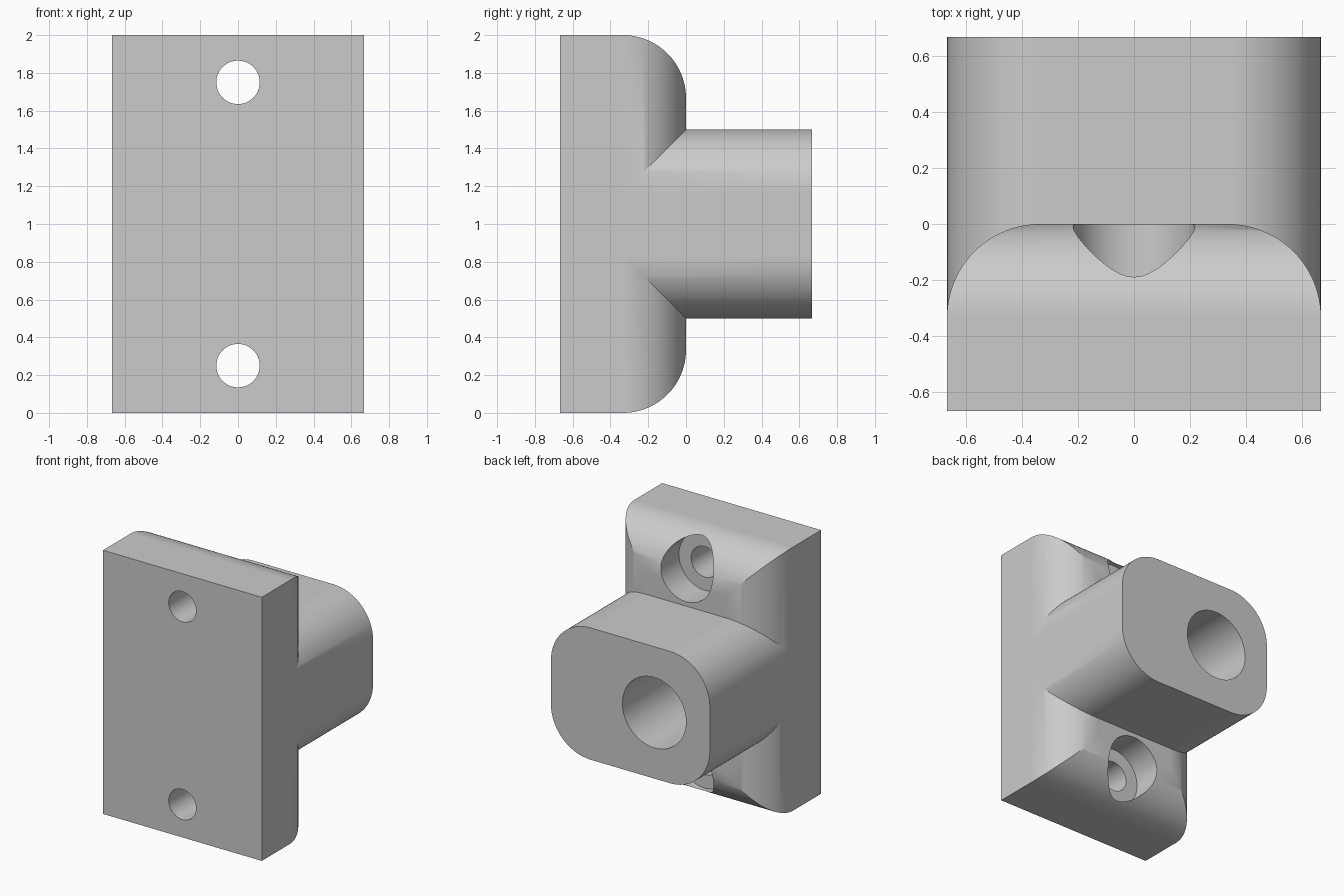
import bpy, bmesh, math
from mathutils import Matrix, Vector

W, R = 2 / 3, 1 / 3          # half width of the body, rounding radius
STEPS = 24                   # segments per quarter round

cube = bpy.data.objects.get("Cube")
if cube:
    bpy.data.objects.remove(cube)

grey = bpy.data.materials.new("plain grey")
grey.use_nodes = True
colour = (0.6, 0.6, 0.6, 1)
grey.diffuse_color = colour
grey.node_tree.nodes["Principled BSDF"].inputs["Base Color"].default_value = colour


def finish(bm, name):
    bmesh.ops.recalc_face_normals(bm, faces=bm.faces)
    mesh = bpy.data.meshes.new(name)
    bm.to_mesh(mesh)
    bm.free()
    mesh.materials.append(grey)
    ob = bpy.data.objects.new(name, mesh)
    bpy.context.collection.objects.link(ob)
    return ob


def arc(cx, cy, start):
    """Quarter round of radius R, counter-clockwise from a start angle."""
    return [(cx + R * math.cos(a), cy + R * math.sin(a))
            for a in (start + math.pi / 2 * i / STEPS for i in range(STEPS + 1))]


def prism(name, points, to_3d, along):
    """Extrude a flat outline along a vector."""
    bm = bmesh.new()
    face = bm.faces.new([bm.verts.new(to_3d(*p)) for p in points])
    new = bmesh.ops.extrude_face_region(bm, geom=[face])["geom"]
    bmesh.ops.translate(bm, vec=Vector(along),
                        verts=[v for v in new if isinstance(v, bmesh.types.BMVert)])
    return finish(bm, name)


def drill(name, radius, x, z, y0, y1, sides):
    """Cylinder cutter lying along y."""
    bm = bmesh.new()
    place = Matrix.Translation((x, (y0 + y1) / 2, z)) @ Matrix.Rotation(math.pi / 2, 4, "X")
    bmesh.ops.create_cone(bm, cap_ends=True, segments=sides, radius1=radius,
                          radius2=radius, depth=y1 - y0, matrix=place)
    return finish(bm, name)


def combine(target, other, operation):
    mod = target.modifiers.new(operation, "BOOLEAN")
    mod.operation, mod.solver, mod.object = operation, "EXACT", other
    bpy.context.view_layer.objects.active = target
    bpy.ops.object.modifier_apply(modifier=mod.name)
    bpy.data.objects.remove(other)


def rounded_back(half):
    """Outline square at the front, rounded on both back corners."""
    return ([(-half, -W), (half, -W)] + arc(half - R, -R, 0)
            + arc(R - half, -R, math.pi / 2))


# Mounting plate: two rounded profiles crossed so the corners mitre
body = prism("mounting_block", rounded_back(1),
             lambda u, y: (-W, y, 1 + u), (2 * W, 0, 0))
side_profile = prism("side_profile", rounded_back(W),
                     lambda x, y: (x, y, -0.1), (0, 0, 2.2))
combine(body, side_profile, "INTERSECT")

# Boss: rounded rectangle running out of the back
c, h = W - R, 0.5 - R
outline = (arc(c, h, 0) + arc(-c, h, math.pi / 2)
           + arc(-c, -h, math.pi) + arc(c, -h, 1.5 * math.pi))
boss = prism("boss", outline, lambda x, u: (x, -0.45, 1 + u), (0, W + 0.45, 0))
combine(body, boss, "UNION")

# Blind bore in the boss, set to one side
combine(body, drill("bore", 0.267, -0.2, 1, -R, 1, 64), "DIFFERENCE")

# Counterbored screw holes
for z in (0.25, 1.75):
    combine(body, drill("screw_hole", 0.115, 0, z, -1, 0.3, 48), "DIFFERENCE")
    combine(body, drill("counterbore", 0.217, 0, z, -0.225, 0.3, 48), "DIFFERENCE")

# Smooth rounds with sharp creases
bpy.ops.object.select_all(action="DESELECT")
body.select_set(True)
bpy.context.view_layer.objects.active = body
bpy.ops.object.shade_smooth_by_angle(angle=math.radians(25))
weighted = body.modifiers.new("even_normals", "WEIGHTED_NORMAL")
weighted.keep_sharp = True
